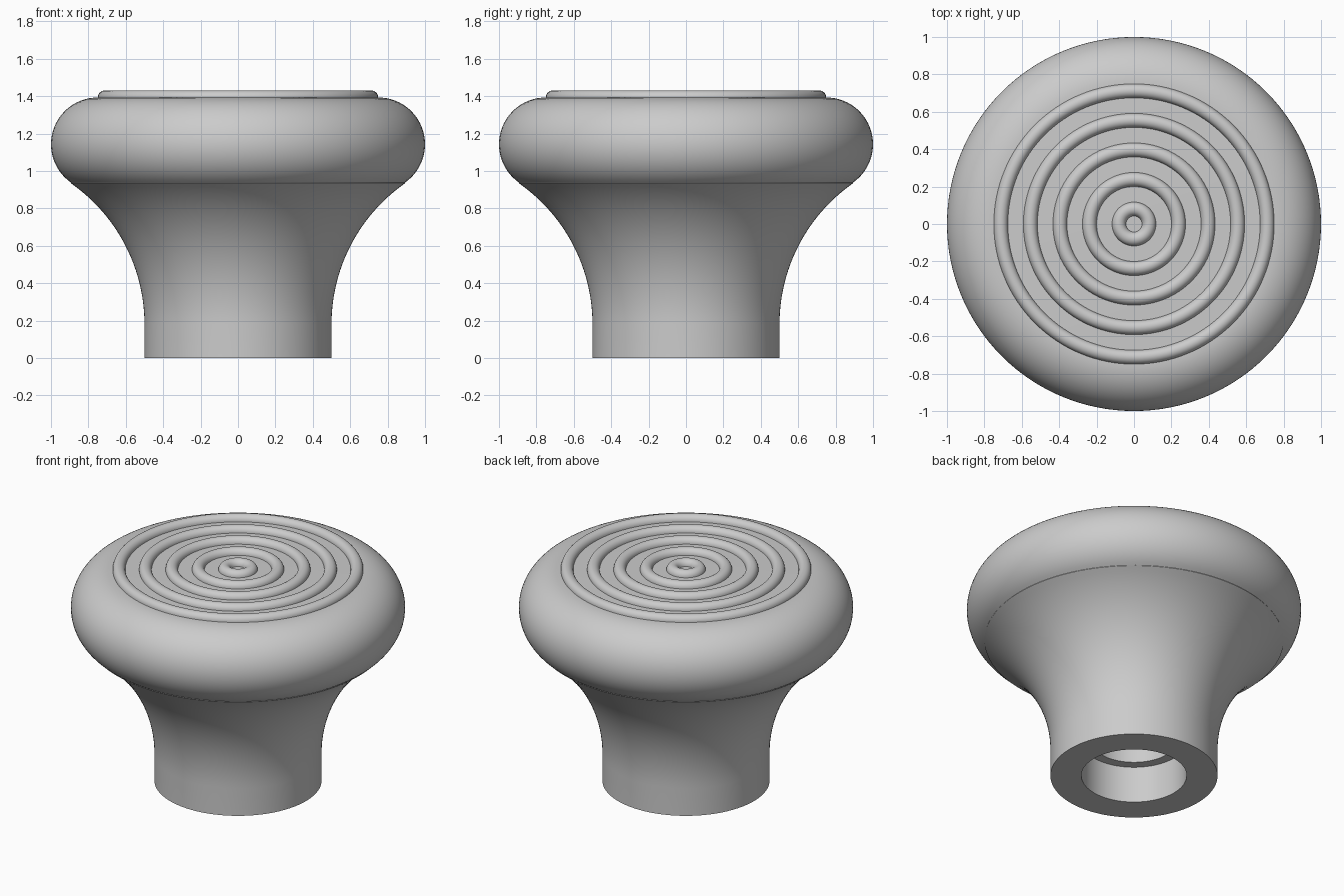
import bpy
import bmesh
from math import sin, cos, radians, asin, pi

SEGMENTS = 128

cube = bpy.data.objects.get("Cube")
if cube:
    bpy.data.objects.remove(cube, do_unlink=True)

grey = bpy.data.materials.new("plain grey")
grey.use_nodes = True
colour = (0.6, 0.6, 0.6, 1)
grey.diffuse_color = colour
grey.node_tree.nodes["Principled BSDF"].inputs["Base Color"].default_value = colour


def arc(cx, cz, radius, start, end, steps):
    """Points (r, z) along a circular arc, angles in radians."""
    angles = [start + (end - start) * i / steps for i in range(steps + 1)]
    return [(cx + radius * cos(a), cz + radius * sin(a)) for a in angles]


def lathe(name, profile):
    """Revolve an (r, z) profile about the z axis."""
    bm = bmesh.new()
    verts = [bm.verts.new((r, 0, z)) for r, z in profile]
    edges = [bm.edges.new(pair) for pair in zip(verts, verts[1:])]
    bmesh.ops.spin(bm, geom=verts + edges, cent=(0, 0, 0), axis=(0, 0, 1),
                   angle=2 * pi, steps=SEGMENTS, use_merge=True)
    bmesh.ops.remove_doubles(bm, verts=bm.verts, dist=0.0001)
    bmesh.ops.recalc_face_normals(bm, faces=bm.faces)
    mesh = bpy.data.meshes.new(name)
    bm.to_mesh(mesh)
    bm.free()
    mesh.materials.append(grey)
    obj = bpy.data.objects.new(name, mesh)
    bpy.context.collection.objects.link(obj)
    bpy.ops.object.select_all(action='DESELECT')
    obj.select_set(True)
    bpy.context.view_layer.objects.active = obj
    bpy.ops.object.shade_smooth_by_angle(angle=radians(30))
    return obj


# Main dimensions
top = 1.393
stem_r, stem_top = 0.5, 0.18
rim = 0.25
flare = 0.92
bore_r, bore_depth = 0.315, 0.24
inner_r, inner_depth = 0.255, 0.75

# Stepped bore, stem, flared neck, rounded rim and flat top as one solid
flare_end = asin((0.935 - stem_top) / flare)
profile = [(0, inner_depth), (inner_r, inner_depth), (inner_r, bore_depth),
           (bore_r, bore_depth), (bore_r, 0), (stem_r, 0)]
profile += arc(stem_r + flare, stem_top, flare, pi, pi - flare_end, 24)
profile += arc(1 - rim, top - rim, rim, radians(-55), pi / 2, 28)
profile += [(0, top)]
lathe("knob_body", profile)

# Concentric half-round grip ridges on the top
ridge = 0.0375
for i in range(5):
    centre = 0.08 + 0.158 * i
    lathe(f"grip_ridge_{i + 1}", arc(centre, top, ridge, 0, pi, 14))
